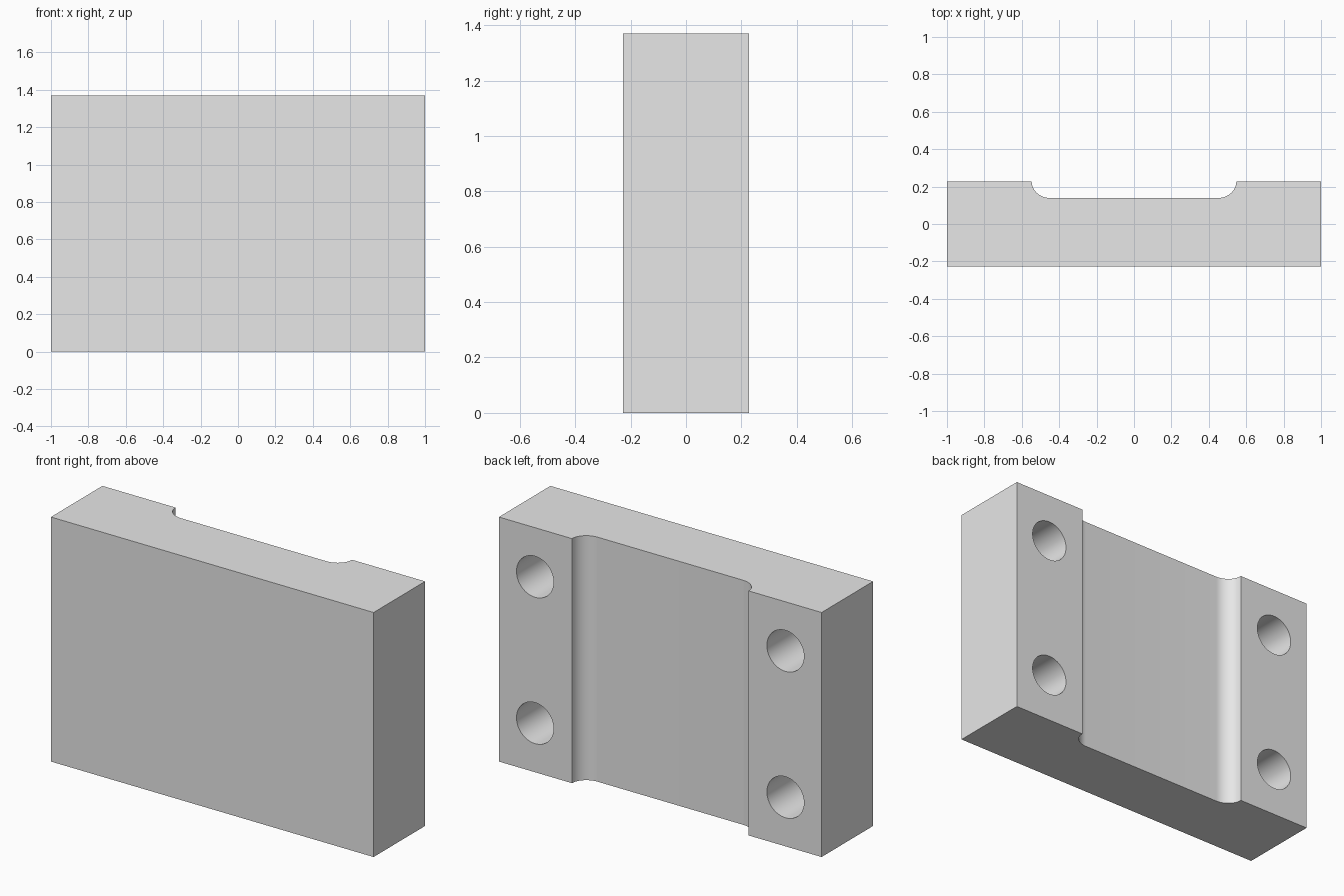
import bpy
import bmesh
import math

if "Cube" in bpy.data.objects:
    bpy.data.objects.remove(bpy.data.objects["Cube"], do_unlink=True)

HEIGHT, HALF_DEPTH = 1.37, 0.228
SLOT_HALF, SLOT_FLOOR = 0.547, 0.139
FILLET_X, FILLET_Y = 0.097, HALF_DEPTH - SLOT_FLOOR
HOLE_X, HOLE_EDGE, HOLE_RADIUS, HOLE_DEPTH = 0.776, 0.275, 0.115, 0.34

grey = bpy.data.materials.new("plain grey")
grey.use_nodes = True
grey.diffuse_color = (0.8, 0.8, 0.8, 1)
grey.node_tree.nodes["Principled BSDF"].inputs["Base Color"].default_value = (0.8, 0.8, 0.8, 1)

# Half of the plan outline: back corner, slot edge, rounded slot corner
half = [(1, -HALF_DEPTH), (1, HALF_DEPTH)]
steps = 16
for i in range(steps + 1):
    a = math.pi / 2 * i / steps
    half.append((SLOT_HALF - FILLET_X * (1 - math.cos(a)),
                 HALF_DEPTH - FILLET_Y * math.sin(a)))
outline = half + [(-x, y) for x, y in reversed(half)]

# Slotted block, extruded upwards
bm = bmesh.new()
base = bm.faces.new([bm.verts.new((x, y, 0)) for x, y in outline])
top = bmesh.ops.extrude_face_region(bm, geom=[base])["geom"]
bmesh.ops.translate(bm, vec=(0, 0, HEIGHT),
                    verts=[v for v in top if isinstance(v, bmesh.types.BMVert)])
bmesh.ops.recalc_face_normals(bm, faces=bm.faces)
mesh = bpy.data.meshes.new("mounting_block")
bm.to_mesh(mesh)
bm.free()
mesh.materials.append(grey)
block = bpy.data.objects.new("mounting_block", mesh)
bpy.context.collection.objects.link(block)
bpy.context.view_layer.objects.active = block

# Four blind bolt holes in the back
for x in (-HOLE_X, HOLE_X):
    for z in (HOLE_EDGE, HEIGHT - HOLE_EDGE):
        bpy.ops.mesh.primitive_cylinder_add(
            vertices=64, radius=HOLE_RADIUS, depth=2 * HOLE_DEPTH,
            location=(x, HALF_DEPTH, z), rotation=(math.pi / 2, 0, 0))
        cutter = bpy.context.object
        cutter.name = "hole_cutter"
        cutter.data.materials.append(grey)
        bpy.context.view_layer.objects.active = block
        cut = block.modifiers.new("bolt_hole", "BOOLEAN")
        cut.operation = "DIFFERENCE"
        cut.solver = "EXACT"
        cut.object = cutter
        bpy.ops.object.modifier_apply(modifier=cut.name)
        bpy.data.objects.remove(cutter, do_unlink=True)

# Smooth the round surfaces, keep the edges sharp
bpy.ops.object.select_all(action="DESELECT")
block.select_set(True)
bpy.context.view_layer.objects.active = block
bpy.ops.object.shade_smooth_by_angle(angle=math.radians(30))
